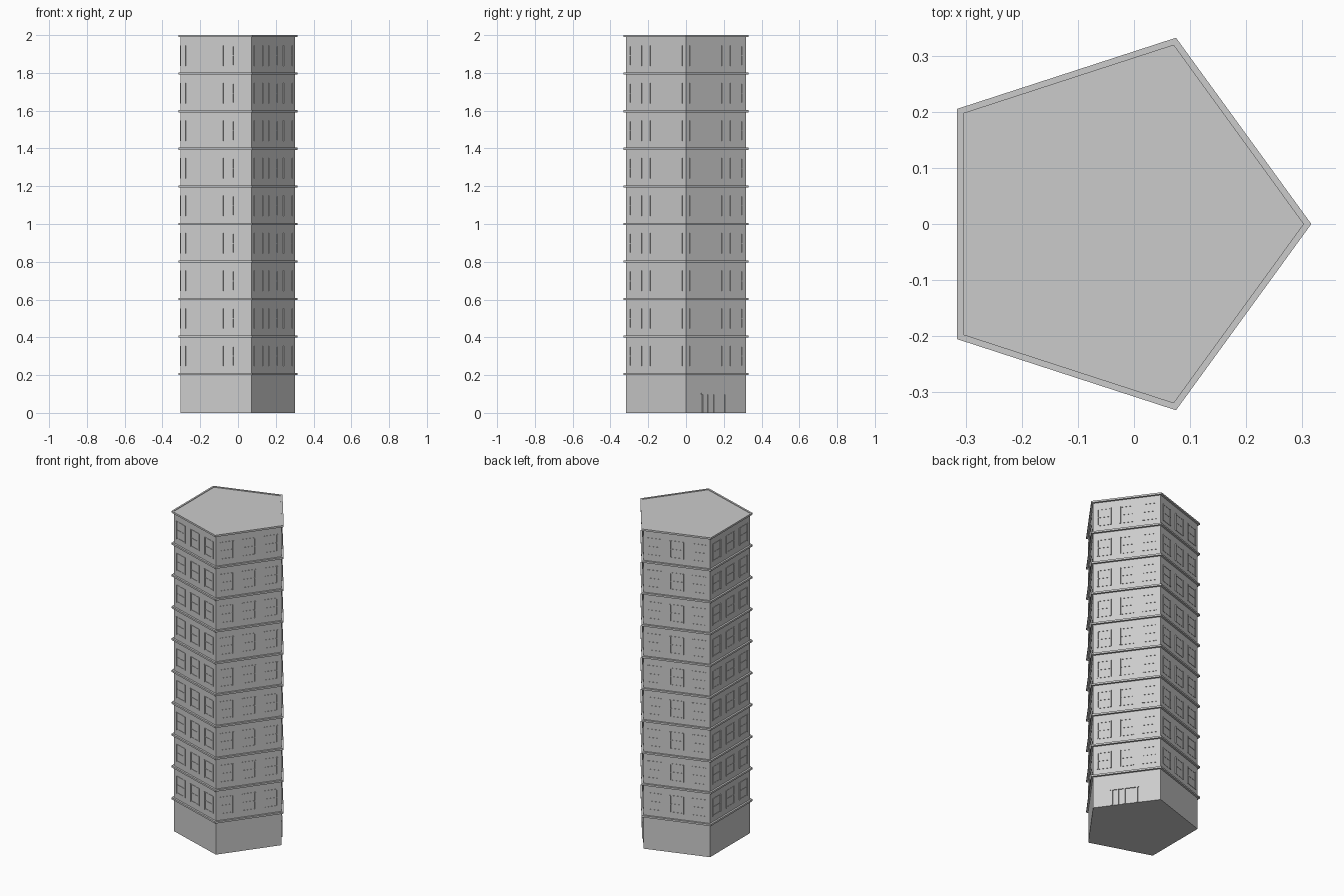
import bpy, bmesh, math
from mathutils import Vector

if "Cube" in bpy.data.objects:
    bpy.data.objects.remove(bpy.data.objects["Cube"])

CX = -0.033           # pentagon centre, so the bounds are centred
R_WALL, R_BAND = 0.335, 0.349
FLOOR = 0.1988
BAND_Z, BAND_H = 0.2, 0.011

grey = bpy.data.materials.new("stone grey")
grey.diffuse_color = (0.6, 0.6, 0.6, 1)
grey.use_nodes = True
grey.node_tree.nodes["Principled BSDF"].inputs["Base Color"].default_value = grey.diffuse_color


def corner(r, i, z=0.0):
    a = math.radians(72 * i)
    return Vector((CX + r * math.cos(a), r * math.sin(a), z))


def finish(name, bm):
    bmesh.ops.recalc_face_normals(bm, faces=bm.faces)
    me = bpy.data.meshes.new(name)
    bm.to_mesh(me)
    bm.free()
    me.materials.append(grey)
    ob = bpy.data.objects.new(name, me)
    bpy.context.collection.objects.link(ob)
    return ob


def add_ring(bm, z0, z1):
    # hollow five-sided ledge around the wall
    loops = [[bm.verts.new(corner(r, i, z)) for i in range(5)]
             for r, z in ((R_WALL, z0), (R_BAND, z0), (R_BAND, z1), (R_WALL, z1))]
    for k in range(4):
        a, b = loops[k], loops[(k + 1) % 4]
        for i in range(5):
            j = (i + 1) % 5
            bm.faces.new((a[i], a[j], b[j], b[i]))


def add_bar(bm, side, t0, t1, z0, z1, depth):
    # bar on one wall; t runs 0..1 along the wall
    p, q = corner(R_WALL, side), corner(R_WALL, side + 1)
    along = q - p
    n = Vector((along.y, -along.x, 0)).normalized()
    v = [bm.verts.new(p + along * t + n * d + Vector((0, 0, z)))
         for z in (z0, z1) for t, d in ((t0, -0.002), (t1, -0.002), (t1, depth), (t0, depth))]
    for f in ((0, 1, 2, 3), (4, 5, 6, 7), (0, 1, 5, 4), (1, 2, 6, 5), (2, 3, 7, 6), (3, 0, 4, 7)):
        bm.faces.new([v[i] for i in f])


# tower body
bm = bmesh.new()
low = [bm.verts.new(corner(R_WALL, i)) for i in range(5)]
high = [bm.verts.new(corner(R_WALL, i, 1.997)) for i in range(5)]
bm.faces.new(low)
bm.faces.new(high)
for i in range(5):
    j = (i + 1) % 5
    bm.faces.new((low[i], low[j], high[j], high[i]))
finish("tower_body", bm)

# floor ledges, the last one being the roof rim
bm = bmesh.new()
for k in range(10):
    z = BAND_Z + FLOOR * k
    add_ring(bm, z, z + BAND_H)
finish("floor_ledges", bm)

# three framed windows per wall on nine floors
bm = bmesh.new()
W = 0.016             # stile width as a share of the wall
for k in range(9):
    z0 = BAND_Z + FLOOR * k + 0.047
    z1 = z0 + 0.108
    zm = (z0 + z1) / 2
    for side in range(5):
        for t0, t1 in ((0.06, 0.27), (0.395, 0.605), (0.73, 0.94)):
            for t in (t0, t1 - W):
                add_bar(bm, side, t, t + W, z0, z1, 0.004)
            for z, h in ((z0, 0.005), (z1 - 0.005, 0.005), (zm - 0.002, 0.004)):
                add_bar(bm, side, t0 + W, t1 - W, z, z + h, 0.002)
finish("window_frames", bm)

# entrance: posts and lintel
bm = bmesh.new()
for t in (0.27, 0.36, 0.455, 0.64):
    add_bar(bm, 0, t, t + 0.022, 0, 0.098, 0.005)
add_bar(bm, 0, 0.25, 0.68, 0.098, 0.106, 0.006)
finish("entrance_frame", bm)
